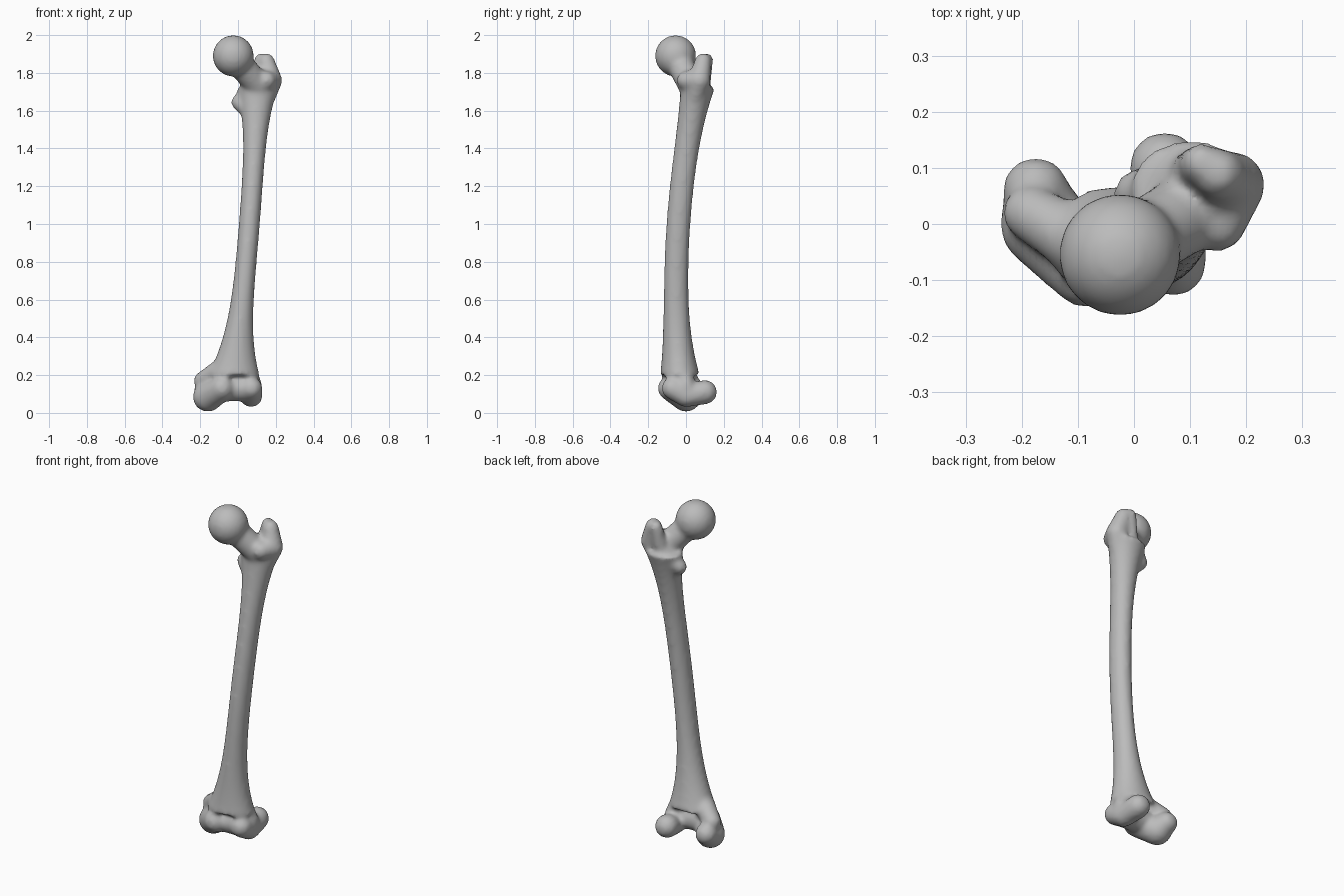
import bpy, bmesh, math
from mathutils import Vector

default_cube = bpy.data.objects.get("Cube")
if default_cube:
    bpy.data.objects.remove(default_cube, do_unlink=True)

bone_grey = bpy.data.materials.new("bone grey")
bone_grey.use_nodes = True
bone_grey.diffuse_color = (0.5, 0.5, 0.5, 1)
shader = bone_grey.node_tree.nodes["Principled BSDF"]
shader.inputs["Base Color"].default_value = bone_grey.diffuse_color

bm = bmesh.new()


def oval(half_width, half_depth, level=0, sides=24):
    angles = [math.tau * i / sides for i in range(sides)]
    return [Vector((half_width * math.cos(angle), half_depth * math.sin(angle), level))
            for angle in angles]


def skin(outlines):
    """Closed tube through a row of outlines."""
    rings = [[bm.verts.new(point) for point in outline] for outline in outlines]
    for lower, upper in zip(rings, rings[1:]):
        for i in range(len(lower)):
            bm.faces.new((lower[i - 1], lower[i], upper[i], upper[i - 1]))
    bm.faces.new(rings[0][::-1])
    bm.faces.new(rings[-1])


def capsule(start, end):
    """Round-ended bar between two (x, y, z, radius) stops."""
    start, end = Vector(start), Vector(end)
    turn = (end - start).xyz.to_track_quat('Z', 'Y')
    outlines = []
    for stop, latitudes in ((start, range(-85, 1, 17)), (end, range(0, 86, 17))):
        for latitude in latitudes:
            angle = math.radians(latitude)
            radius = stop.w * math.cos(angle)
            ring = oval(radius, radius, stop.w * math.sin(angle))
            outlines.append([stop.xyz + turn @ point for point in ring])
    skin(outlines)


def limb(*stops):
    for start, end in zip(stops, stops[1:]):
        capsule(start, end)


def shaft(bottom, top, sections=30):
    """Bowed oval tube, widening away from mid height."""
    outlines = []
    for i in range(sections + 1):
        height = bottom + (top - bottom) * i / sections
        rise = height - 1
        flare = rise ** 4
        centre = Vector((0.06 + 0.08 * rise - 0.03 * rise ** 2,
                         0.07 * rise + 0.1 * rise ** 2 - 0.04, height))
        ring = oval(0.056 + 0.2 * flare, 0.064 + 0.1 * flare)
        outlines.append([centre + point for point in ring])
    skin(outlines)


shaft(bottom=0.2, top=1.72)

# Ball head and neck
head = (-0.025, -0.055, 1.89, 0.11)
neck_start = (*head[:3], 0.07)
neck_end = (0.11, 0.03, 1.73, 0.07)
capsule(head, head)
capsule(neck_start, neck_end)

# Greater trochanter: outer mass, front corner and raised rear crest
outer_peak = (0.15, 0.09, 1.86, 0.045)
outer_bulge = (0.175, 0.07, 1.76, 0.06)
front_corner = (0.15, 0, 1.76, 0.05)
crest_top = (0.12, 0.11, 1.87, 0.035)
crest_base = (0.1, 0.09, 1.74, 0.04)
limb(outer_peak, outer_bulge, (0.13, 0.03, 1.6, 0.04))
limb(front_corner, outer_bulge)
limb(crest_top, crest_base)

# Lesser trochanter, joined to the crest and the shaft
small_knob = (0.005, 0.055, 1.645, 0.042)
limb(crest_base, small_knob, (0.05, 0.03, 1.6, 0.04))

# Inner condyle and its side knob
inner_front = (-0.085, -0.085, 0.13, 0.065)
inner_base = (-0.16, 0, 0.085, 0.08)
inner_back = (-0.175, 0.06, 0.11, 0.06)
inner_knob = (-0.185, 0.02, 0.17, 0.05)
limb(inner_front, inner_base, inner_back)
limb(inner_knob, (-0.1, -0.03, 0.22, 0.06))

# Outer condyle and its side knob
outer_front = (0.07, -0.07, 0.13, 0.06)
outer_base = (0.07, 0, 0.09, 0.06)
outer_back = (0.055, 0.1, 0.11, 0.065)
outer_knob = (0.085, 0, 0.14, 0.045)
limb(outer_front, outer_base, outer_back)
limb(outer_knob, (0.04, -0.02, 0.23, 0.055))

# Bridge between the condyles
limb((-0.08, -0.04, 0.13, 0.07), (0.05, -0.04, 0.13, 0.07))

mesh = bpy.data.meshes.new("thigh_bone")
bm.to_mesh(mesh)
bm.free()
mesh.materials.append(bone_grey)
thigh_bone = bpy.data.objects.new("thigh_bone", mesh)
bpy.context.scene.collection.objects.link(thigh_bone)

# Fuse the parts into one smooth skin
fuse = thigh_bone.modifiers.new("fuse", 'REMESH')
fuse.mode = 'VOXEL'
fuse.voxel_size = 0.012
fuse.use_smooth_shade = True
soften = thigh_bone.modifiers.new("soften", 'SMOOTH')
soften.factor = 0.5
soften.iterations = 10
